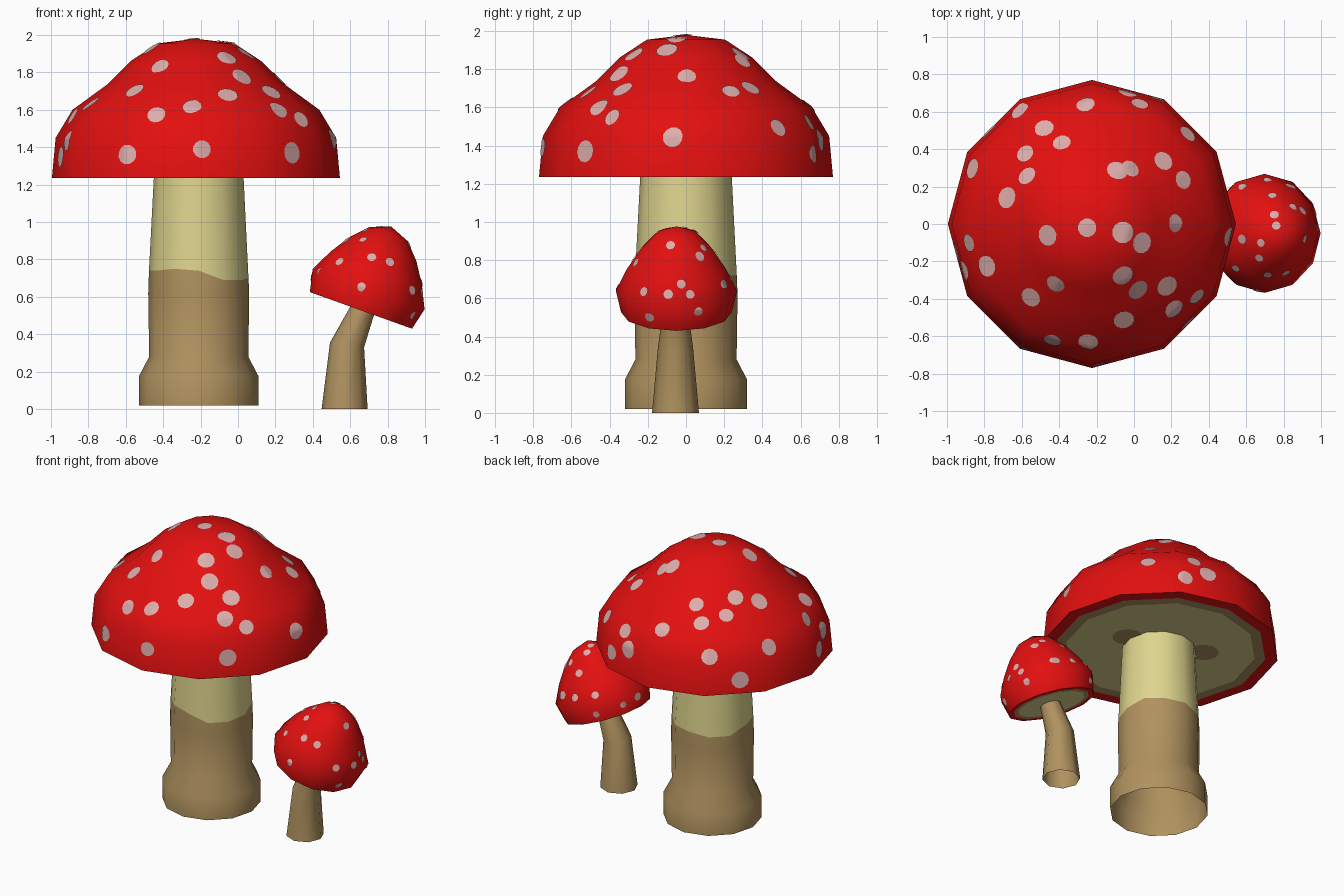
import bpy, bmesh, math, random
from mathutils import Vector, Matrix
from mathutils.bvhtree import BVHTree

if "Cube" in bpy.data.objects:
    bpy.data.objects.remove(bpy.data.objects["Cube"])

random.seed(4)


def material(name, rgb):
    m = bpy.data.materials.new(name)
    m.diffuse_color = (*rgb, 1)
    m.use_nodes = True
    m.node_tree.nodes["Principled BSDF"].inputs["Base Color"].default_value = m.diffuse_color
    return m


RED = material("cap red", (0.77, 0.005, 0.005))
PINK = material("spot pale pink", (0.72, 0.42, 0.41))
CREAM = material("stem cream", (0.73, 0.66, 0.27))
BROWN = material("stem brown", (0.434, 0.287, 0.114))


def finish(name, bm, mats):
    mesh = bpy.data.meshes.new(name)
    bm.to_mesh(mesh)
    for m in mats:
        mesh.materials.append(m)
    mesh.polygons.foreach_set("use_smooth", [True] * len(mesh.polygons))
    mesh.set_sharp_from_angle(angle=math.radians(50))
    obj = bpy.data.objects.new(name, mesh)
    bpy.context.collection.objects.link(obj)
    return obj


def ring(r, z, sides, x=0.0, tilt=0.0):
    """Points of one cross-section; a single point when the radius is zero."""
    m = Matrix.Translation((x, 0, z)) @ Matrix.Rotation(math.radians(tilt), 4, 'Y')
    if r == 0:
        return [m @ Vector()]
    return [m @ Vector((r * math.cos(i * math.tau / sides),
                        r * math.sin(i * math.tau / sides), 0)) for i in range(sides)]


def loft(name, rings, bands, mats, place):
    """Skin cross-sections from bottom to top; bands holds a material per band."""
    bm = bmesh.new()
    rows = [[bm.verts.new(place @ p) for p in r] for r in rings]
    for lo, hi, mat in zip(rows, rows[1:], bands):
        n = max(len(lo), len(hi))
        for i in range(n):
            j = (i + 1) % n
            if len(lo) == 1:
                vs = (lo[0], hi[j], hi[i])
            elif len(hi) == 1:
                vs = (lo[i], lo[j], hi[0])
            else:
                vs = (lo[i], lo[j], hi[j], hi[i])
            bm.faces.new(vs).material_index = mat
    bm.normal_update()
    finish(name, bm, mats)
    return bm


def spots(name, cap, from_top, from_side, size):
    """Thin patches wrapped onto a cap, placed by top view or by nearest point."""
    tree = BVHTree.FromBMesh(cap)
    hits = [tree.ray_cast(Vector((x, y, 3)), Vector((0, 0, -1))) for x, y in from_top]
    hits += [tree.find_nearest(Vector(p)) for p in from_side]
    bm = bmesh.new()
    seg = 12
    for p, n, _, _ in hits:
        if p is None:
            continue
        u = n.orthogonal().normalized()
        v = n.cross(u)
        radius = size * random.uniform(0.88, 1.1)

        def wrap(a, d):
            q = p + (u * math.cos(a) + v * math.sin(a)) * d
            loc = tree.ray_cast(q + n * 0.1, -n)[0] or tree.find_nearest(q)[0]
            return bm.verts.new(loc + n * 0.005)

        rows = [[wrap(i * math.tau / seg, radius * k / 3) for i in range(seg)] for k in (1, 2, 3)]
        mid = wrap(0, 0)
        for i in range(seg):
            j = (i + 1) % seg
            bm.faces.new((mid, rows[0][i], rows[0][j]))
            for a, b in zip(rows, rows[1:]):
                bm.faces.new((a[i], b[i], b[j], a[j]))
    finish(name, bm, [PINK])


# Large cap: gills, brown gill ring, red lip and dome
place = Matrix.Translation((-0.225, 0, 0))
profile = [(0, 1.235), (0.62, 1.235), (0.69, 1.235), (0.77, 1.235), (0.75, 1.45), (0.66, 1.6),
           (0.475, 1.735), (0.35, 1.86), (0.205, 1.955), (0, 1.98)]
big_cap = loft("large_cap", [ring(r, z, 12) for r, z in profile],
               [0, 1] + [2] * 7, [CREAM, BROWN, RED], place)

# Large stem: open tube, brown below an uneven line and cream above
line = [0.70, 0.73, 0.72, 0.72, 0.70, 0.70, 0.74, 0.74, 0.75, 0.74, 0.69, 0.69]
uneven = ring(0.266, 0, 12)
for p, z in zip(uneven, line):
    p.z = z
stem = [ring(0.32, 0.02, 12), ring(0.32, 0.175, 12), ring(0.265, 0.28, 12),
        ring(0.27, 0.62, 12), uneven, ring(0.24, 1.235, 12)]
loft("large_stem", stem, [0, 0, 0, 0, 1], [BROWN, CREAM], Matrix.Translation((-0.21, 0, 0)))

# Brown stains on the gills beside the stem
bm = bmesh.new()
for deg in (0, 144):
    a = math.radians(deg)
    bmesh.ops.create_circle(bm, cap_ends=True, segments=12, radius=0.1, matrix=Matrix.Translation(
        (-0.225 + 0.28 * math.cos(a), 0.28 * math.sin(a), 1.231)) @ Matrix.Rotation(math.pi, 4, 'X'))
finish("gill_stains", bm, [BROWN])

# Large cap spots
spots("large_cap_spots", big_cap, [
    (-0.26, 0.64), (0.03, 0.64), (-0.48, 0.51), (-0.385, 0.43), (-0.58, 0.375), (-0.57, 0.255),
    (-0.675, 0.14), (-0.86, 0.295), (-0.09, 0.285), (-0.02, 0.295), (0.155, 0.335), (0.285, 0.48),
    (0.26, 0.235), (0.22, 0.005), (-0.25, -0.02), (-0.06, -0.045), (0.04, -0.10), (-0.46, -0.06),
    (-0.785, -0.225), (-0.88, -0.10), (-0.42, -0.32), (-0.55, -0.39), (-0.06, -0.275),
    (0.02, -0.35), (0.175, -0.33), (0.335, -0.385), (0.215, -0.455), (-0.055, -0.51),
    (-0.245, -0.63), (-0.435, -0.62)],
    [(-0.59, -0.65, 1.36), (-0.19, -0.76, 1.39), (0.285, -0.525, 1.37), (-0.91, -0.25, 1.435),
     (0.51, -0.07, 1.445), (0.125, 0.67, 1.355), (-0.03, 0.72, 1.43), (-0.62, 0.615, 1.5),
     (-0.78, 0.5, 1.33), (-0.955, -0.155, 1.35)], 0.054)

# Small cap, tilted to the right
place = Matrix.Translation((0.6575, -0.05, 0.5275)) @ Matrix.Rotation(math.radians(19.7), 4, 'Y')
profile = [(0, 0), (0.225, 0), (0.255, 0), (0.29, 0), (0.318, 0.12), (0.26, 0.24),
           (0.19, 0.348), (0.11, 0.433), (0, 0.477)]
small_cap = loft("small_cap", [ring(r, z, 12) for r, z in profile],
                 [0, 1] + [2] * 6, [CREAM, BROWN, RED], place)

# Small stem: open tube bending into the cap
stem = [ring(0.123, 0, 8, 0.57), ring(0.092, 0.343, 8, 0.583, 8), ring(0.066, 0.535, 8, 0.668, 20)]
loft("small_stem", stem, [0, 0], [BROWN], Matrix.Translation((0, -0.055, 0)))

# Small cap spots
spots("small_cap_spots", small_cap, [
    (0.58, 0.2), (0.715, 0.235), (0.74, 0.15), (0.75, 0.05), (0.76, -0.01), (0.85, 0.09),
    (0.83, 0.2), (0.68, -0.10), (0.67, -0.18), (0.58, -0.08), (0.545, -0.235), (0.715, -0.27),
    (0.81, -0.26), (0.91, -0.08), (0.90, 0.07)],
    [(0.66, -0.36, 0.655), (0.93, -0.22, 0.635), (0.43, -0.18, 0.74), (0.97, -0.09, 0.62),
     (0.97, 0.02, 0.62), (0.96, -0.03, 0.67), (0.93, -0.19, 0.505), (0.98, 0.07, 0.52),
     (0.85, 0.2, 0.675), (0.40, -0.02, 0.70), (0.42, 0.1, 0.68), (0.55, 0.24, 0.62)], 0.025)
